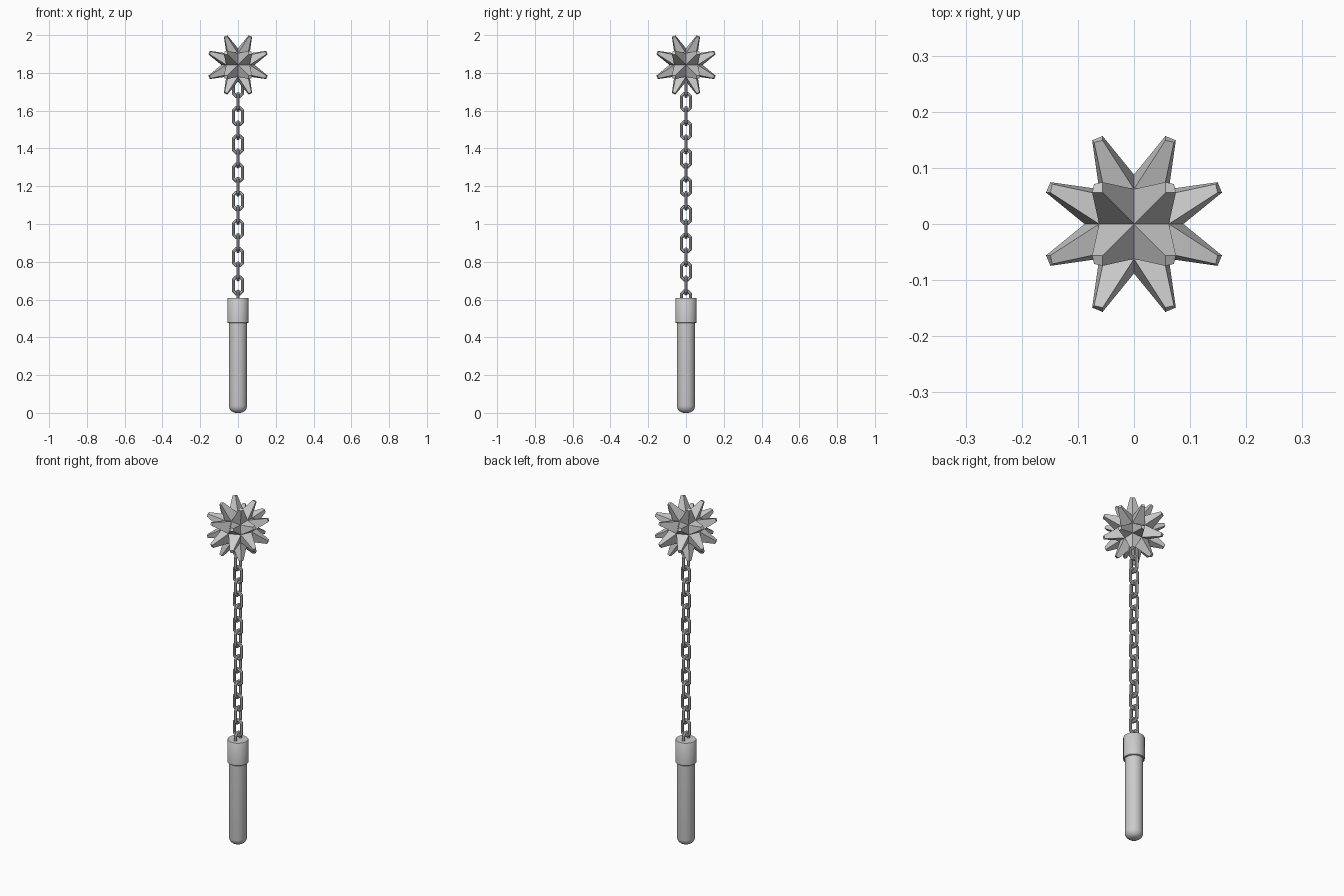
import bpy, bmesh, math
from mathutils import Matrix

if "Cube" in bpy.data.objects:
    bpy.data.objects.remove(bpy.data.objects["Cube"])


def add_object(name, bm):
    bmesh.ops.recalc_face_normals(bm, faces=bm.faces[:])
    mesh = bpy.data.meshes.new(name)
    bm.to_mesh(mesh)
    bm.free()
    ob = bpy.data.objects.new(name, mesh)
    bpy.context.collection.objects.link(ob)
    return ob


def lathe(name, profile, sides=32):
    bm = bmesh.new()
    verts = [bm.verts.new((r, 0, z)) for r, z in profile]
    edges = [bm.edges.new(p) for p in zip(verts, verts[1:])]
    bmesh.ops.spin(bm, geom=verts + edges, cent=(0, 0, 0), axis=(0, 0, 1),
                   angle=2 * math.pi, steps=sides)
    bmesh.ops.remove_doubles(bm, verts=bm.verts[:], dist=1e-5)
    ob = add_object(name, bm)
    bpy.context.view_layer.objects.active = ob
    ob.select_set(True)
    bpy.ops.object.shade_smooth_by_angle(angle=math.radians(35))
    ob.select_set(False)
    return ob


# Handle with a rounded butt
R, B = 0.048, 0.038
butt = [(R - B + B * math.sin(a), B - B * math.cos(a))
        for a in (math.pi / 2 * i / 6 for i in range(7))]
lathe("handle", [(0, 0)] + butt + [(R, 0.50), (0, 0.50)])

# Collar at the top of the handle
lathe("collar", [(0, 0.475), (0.053, 0.475), (0.056, 0.478), (0.056, 0.605),
                 (0.054, 0.608), (0, 0.608)])

# Chain of stretched octagonal links, each turned 90 degrees to the last
bpy.ops.mesh.primitive_torus_add(major_segments=8, minor_segments=8,
                                 major_radius=0.025, minor_radius=0.009)
link = bpy.context.object
link.name = "chain_link_0"
link.data.transform(Matrix.Rotation(math.pi / 2, 4, 'X')
                    @ Matrix.Rotation(math.pi / 8, 4, 'Z'))
for v in link.data.vertices:
    v.co.z += math.copysign(0.0216, v.co.z)
link.data.shade_flat()
for i in range(16):
    ob = link if i == 0 else link.copy()
    if i:
        ob.name = f"chain_link_{i}"
        bpy.context.collection.objects.link(ob)
    ob.location = (0, 0, 0.600 + 0.0747 * i)
    ob.rotation_euler = (0, 0, 0 if i % 2 else math.pi / 2)

# Spiked ball: rounded cube of 24 faces, each pulled out to a blunt spike
bm = bmesh.new()
bmesh.ops.create_cube(bm, size=2)
bmesh.ops.subdivide_edges(bm, edges=bm.edges[:], cuts=1, use_grid_fill=True)
for v in bm.verts:
    v.co = v.co.normalized() * 0.088
tips = bmesh.ops.extrude_discrete_faces(bm, faces=bm.faces[:])["faces"]
for f in tips:
    c = f.calc_center_median()
    for v in f.verts:
        v.co = c * 2.28 + (v.co - c) * 0.3
ball = add_object("spiked_ball", bm)
ball.location = (0, 0, 1.842)
